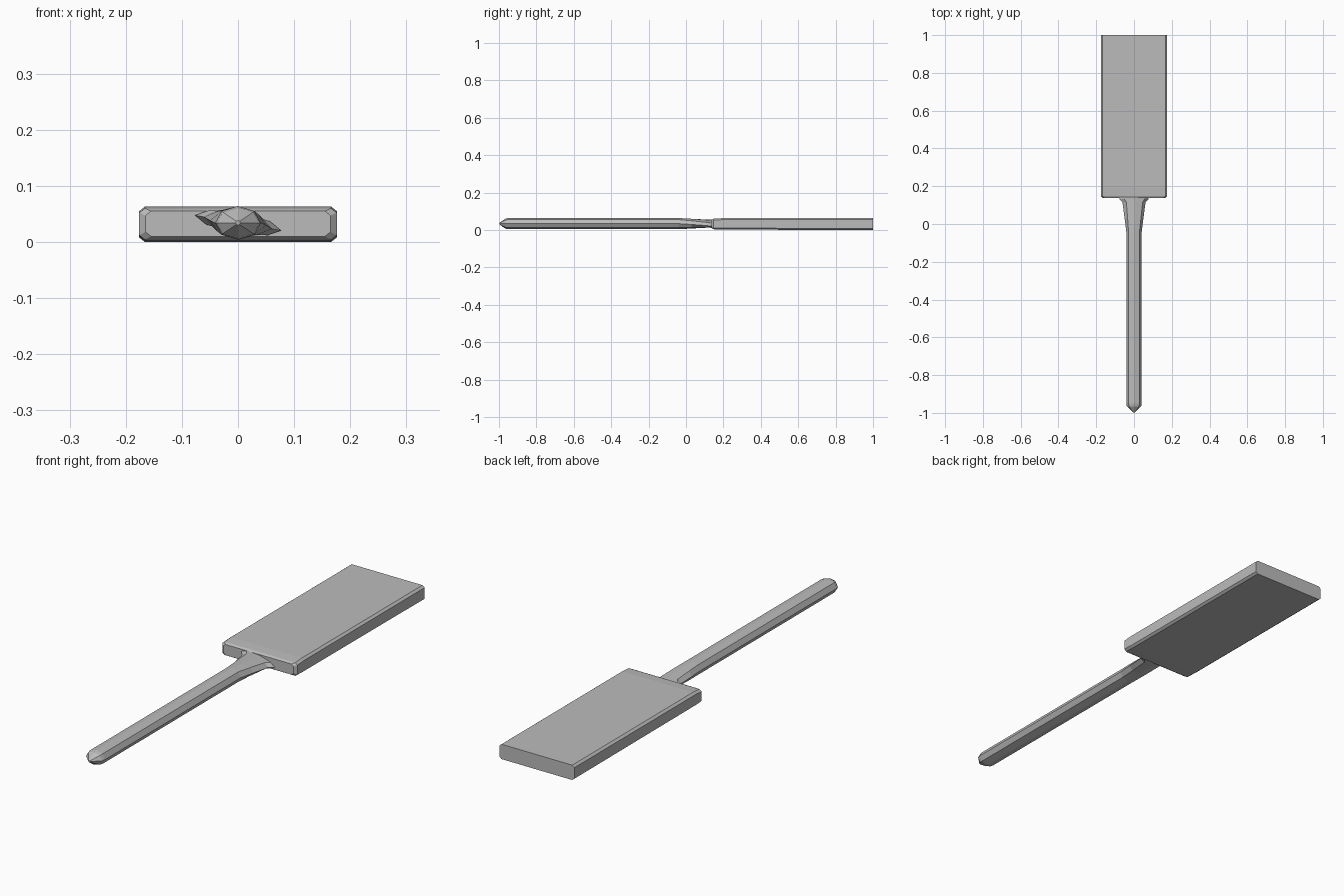
import bpy, bmesh, math

cube = bpy.data.objects.get("Cube")
if cube:
    bpy.data.objects.remove(cube, do_unlink=True)

grey = bpy.data.materials.new("plain_grey")
grey.use_nodes = True
colour = (0.5, 0.5, 0.5, 1)
grey.diffuse_color = colour
grey.node_tree.nodes["Principled BSDF"].inputs["Base Color"].default_value = colour


def loft(name, rings):
    """Skin a list of equal-length rings and cap both ends."""
    bm = bmesh.new()
    loops = [[bm.verts.new(p) for p in ring] for ring in rings]
    n = len(loops[0])
    for a, b in zip(loops, loops[1:]):
        for i in range(n):
            j = (i + 1) % n
            bm.faces.new((a[i], a[j], b[j], b[i]))
    bm.faces.new(loops[0])
    bm.faces.new(loops[-1])
    bmesh.ops.remove_doubles(bm, verts=bm.verts, dist=0.0005)
    bmesh.ops.recalc_face_normals(bm, faces=bm.faces)
    mesh = bpy.data.meshes.new(name)
    bm.to_mesh(mesh)
    bm.free()
    mesh.materials.append(grey)
    obj = bpy.data.objects.new(name, mesh)
    bpy.context.collection.objects.link(obj)
    return obj


def grip_ring(y, half_w, half_h, twist=0, z=0.034):
    """Eight-sided oval section, optionally rolled about the long axis."""
    t = math.radians(twist)
    ring = []
    for i in range(8):
        a = i * math.pi / 4
        x, h = half_w * math.cos(a), half_h * math.sin(a)
        ring.append((x * math.cos(t) - h * math.sin(t), y,
                     z + x * math.sin(t) + h * math.cos(t)))
    return ring


def blade_ring(y, w, low, high, cx=0.01, cz=0.008):
    """Rectangular section with small chamfered corners."""
    return [(x, y, z) for x, z in (
        (w, low + cz), (w, high - cz), (w - cx, high), (cx - w, high),
        (-w, high - cz), (-w, low + cz), (cx - w, low), (w - cx, low))]


# Handle: pointed butt, straight grip, flattened and slightly rolled neck
loft("handle", [
    grip_ring(-0.998, 0.004, 0.004),
    grip_ring(-0.965, 0.038, 0.027),
    grip_ring(-0.95, 0.041, 0.030),
    grip_ring(-0.04, 0.041, 0.030),
    grip_ring(0.03, 0.050, 0.026, -5),
    grip_ring(0.115, 0.062, 0.020, -10),
    grip_ring(0.132, 0.078, 0.018, -10),
    grip_ring(0.17, 0.078, 0.018, -10),
])

# Blade: long flat slab with softened shoulders and a square far end
loft("blade", [
    blade_ring(0.137, 0.165, 0.010, 0.055),
    blade_ring(0.147, 0.176, 0.004, 0.060),
    blade_ring(0.19, 0.176, 0.002, 0.063),
    blade_ring(1.0, 0.176, 0.0, 0.063),
])
